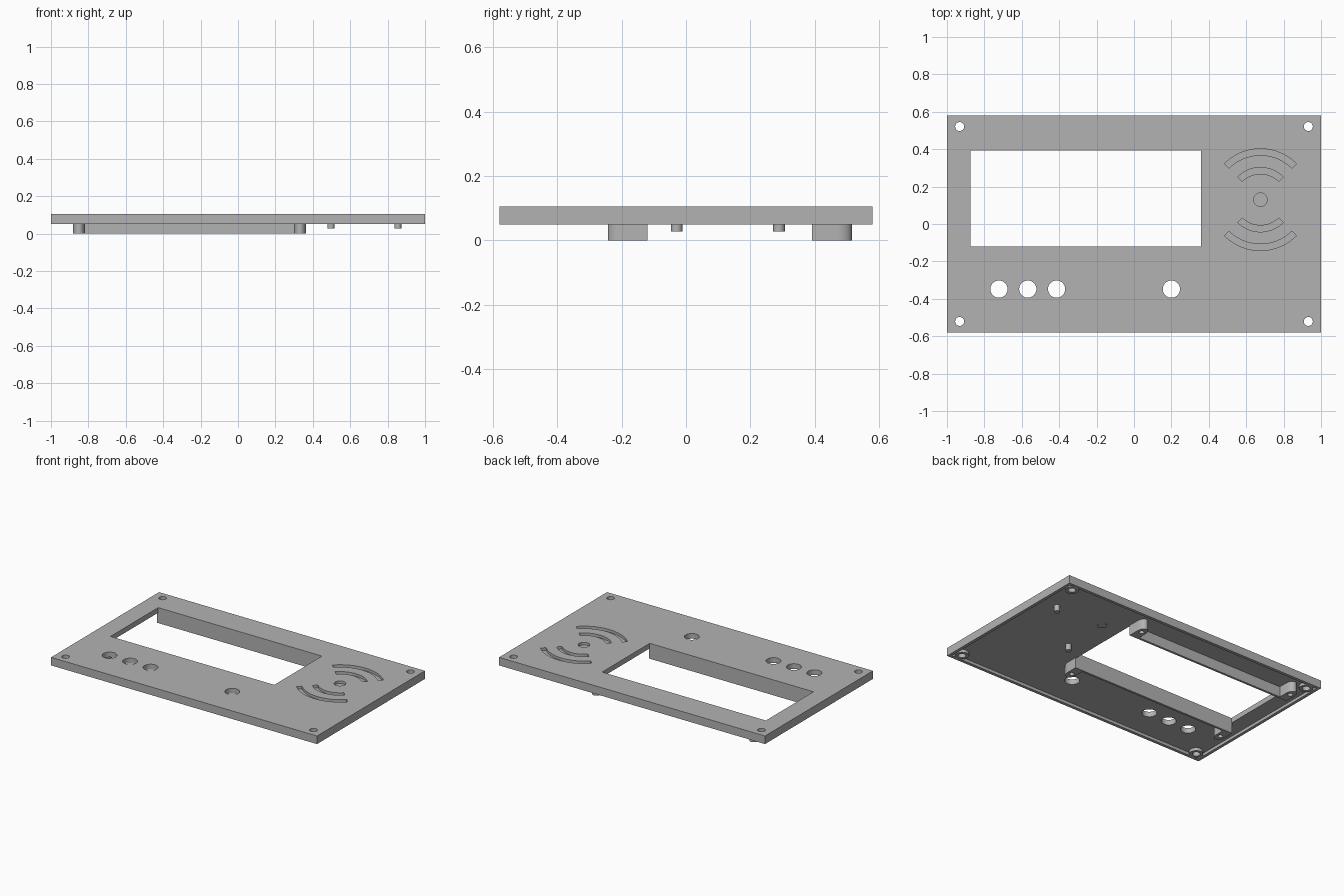
import bpy, bmesh
from math import cos, sin, pi, radians

if "Cube" in bpy.data.objects:
    bpy.data.objects.remove(bpy.data.objects["Cube"], do_unlink=True)

grey = bpy.data.materials.new("matte grey")
grey.use_nodes = True
COLOUR = (0.45, 0.45, 0.45, 1)
grey.diffuse_color = COLOUR
grey.node_tree.nodes["Principled BSDF"].inputs["Base Color"].default_value = COLOUR

# Main levels and sizes
TOP, RIM, FLOOR = 0.105, 0.05, 0.07
HALF_X, HALF_Y, LIP = 1.0, 0.58, 0.02
WIN_X, WIN_Y, WIN_HX, WIN_HY = -0.259, 0.136, 0.616, 0.256


def rect(x0, x1, y0, y1):
    return [(x0, y0), (x1, y0), (x1, y1), (x0, y1)]


def circle(x, y, r, n=32):
    return [(x + r * cos(2 * pi * i / n), y + r * sin(2 * pi * i / n)) for i in range(n)]


def arc_band(x, y, r, width, mid, n=20):
    """Quarter ring centred on the direction mid (degrees)."""
    angles = [radians(mid - 45 + 90 * i / n) for i in range(n + 1)]
    outer = [(x + (r + width / 2) * cos(a), y + (r + width / 2) * sin(a)) for a in angles]
    inner = [(x + (r - width / 2) * cos(a), y + (r - width / 2) * sin(a)) for a in angles]
    return outer + inner[::-1]


def solid(name, outlines, z0, z1):
    """Extrude closed outlines from z0 up to z1 as one object."""
    bm = bmesh.new()
    for pts in outlines:
        face = bm.faces.new([bm.verts.new((x, y, z0)) for x, y in pts])
        new = bmesh.ops.extrude_face_region(bm, geom=[face])["geom"]
        for v in new:
            if isinstance(v, bmesh.types.BMVert):
                v.co.z = z1
    bmesh.ops.recalc_face_normals(bm, faces=bm.faces)
    mesh = bpy.data.meshes.new(name)
    bm.to_mesh(mesh)
    bm.free()
    mesh.materials.append(grey)
    obj = bpy.data.objects.new(name, mesh)
    bpy.context.collection.objects.link(obj)
    return obj


def cut(obj, outlines, z0, z1):
    """Remove extruded outlines from an object."""
    cutter = solid("cutter", outlines, z0, z1)
    cutter.hide_render = True
    mod = obj.modifiers.new("cut", "BOOLEAN")
    mod.operation, mod.solver, mod.object = "DIFFERENCE", "EXACT", cutter
    bpy.context.view_layer.objects.active = obj
    bpy.ops.object.modifier_apply(modifier=mod.name)
    bpy.data.objects.remove(cutter, do_unlink=True)


parts = []
corners = [(sx * 0.932, sy * 0.521) for sx in (-1, 1) for sy in (-1, 1)]
screw_holes = [circle(x, y, 0.024) for x, y in corners]

# Panel with recessed underside, window, screw holes and button holes
panel = solid("panel", [rect(-HALF_X, HALF_X, -HALF_Y, HALF_Y)], RIM, TOP)
cut(panel, [rect(LIP - HALF_X, HALF_X - LIP, LIP - HALF_Y, HALF_Y - LIP)], 0, FLOOR)
window = rect(WIN_X - WIN_HX, WIN_X + WIN_HX, WIN_Y - WIN_HY, WIN_Y + WIN_HY)
buttons = [circle(x, -0.348, 0.046, 40) for x in (-0.722, -0.568, -0.414, 0.2)]
cut(panel, [window] + screw_holes + buttons, 0, 0.2)

# Engraved wave symbol: a dot between two pairs of arcs
SYM_X, SYM_Y = 0.676, 0.13
waves = [arc_band(SYM_X, SYM_Y, r, 0.034, mid) for r in (0.155, 0.255) for mid in (90, 270)]
cut(panel, waves + [circle(SYM_X, SYM_Y, 0.036)], TOP - 0.018, 0.2)
parts.append(panel)

# Collars under the corner screw holes
collars = solid("corner_collars", [circle(x, y, 0.043) for x, y in corners], RIM, FLOOR + 0.004)
cut(collars, screw_holes, 0, 0.2)
parts.append(collars)

# Display standoffs with rounded outer ends, and the thin walls joining them
posts, pilot_holes, walls = [], [], []
for sy in (-1, 1):
    edge = WIN_Y + sy * WIN_HY
    for sx in (-1, 1):
        cx = WIN_X + sx * 0.591
        base = edge + sy * 0.075
        end = [(cx + 0.032 * cos(pi * i / 16), base + sy * 0.048 * sin(pi * i / 16))
               for i in range(17)]
        posts.append([(cx + 0.032, edge)] + end + [(cx - 0.032, edge)])
        pilot_holes.append(circle(cx, base, 0.016, 20))
    walls.append(rect(WIN_X - 0.565, WIN_X + 0.565, *sorted((edge, edge + sy * 0.015))))
standoffs = solid("display_standoffs", posts, 0, FLOOR + 0.004)
cut(standoffs, pilot_holes, -0.1, 0.055)
parts.append(standoffs)
parts.append(solid("window_walls", walls, 0, FLOOR + 0.004))

# Locating pegs behind the symbol, plus one low pad
pegs = [circle(SYM_X + s * 0.179, SYM_Y + s * 0.159, 0.018, 24) for s in (-1, 1)]
parts.append(solid("locating_pegs", pegs, 0.028, FLOOR + 0.004))
parts.append(solid("low_pad", [circle(SYM_X - 0.179, SYM_Y + 0.159, 0.03, 24)], 0.064, FLOOR + 0.004))

# Smooth the round walls, keep the edges sharp
bpy.ops.object.select_all(action="DESELECT")
for obj in parts:
    obj.select_set(True)
bpy.context.view_layer.objects.active = panel
bpy.ops.object.shade_smooth_by_angle(angle=radians(30))
